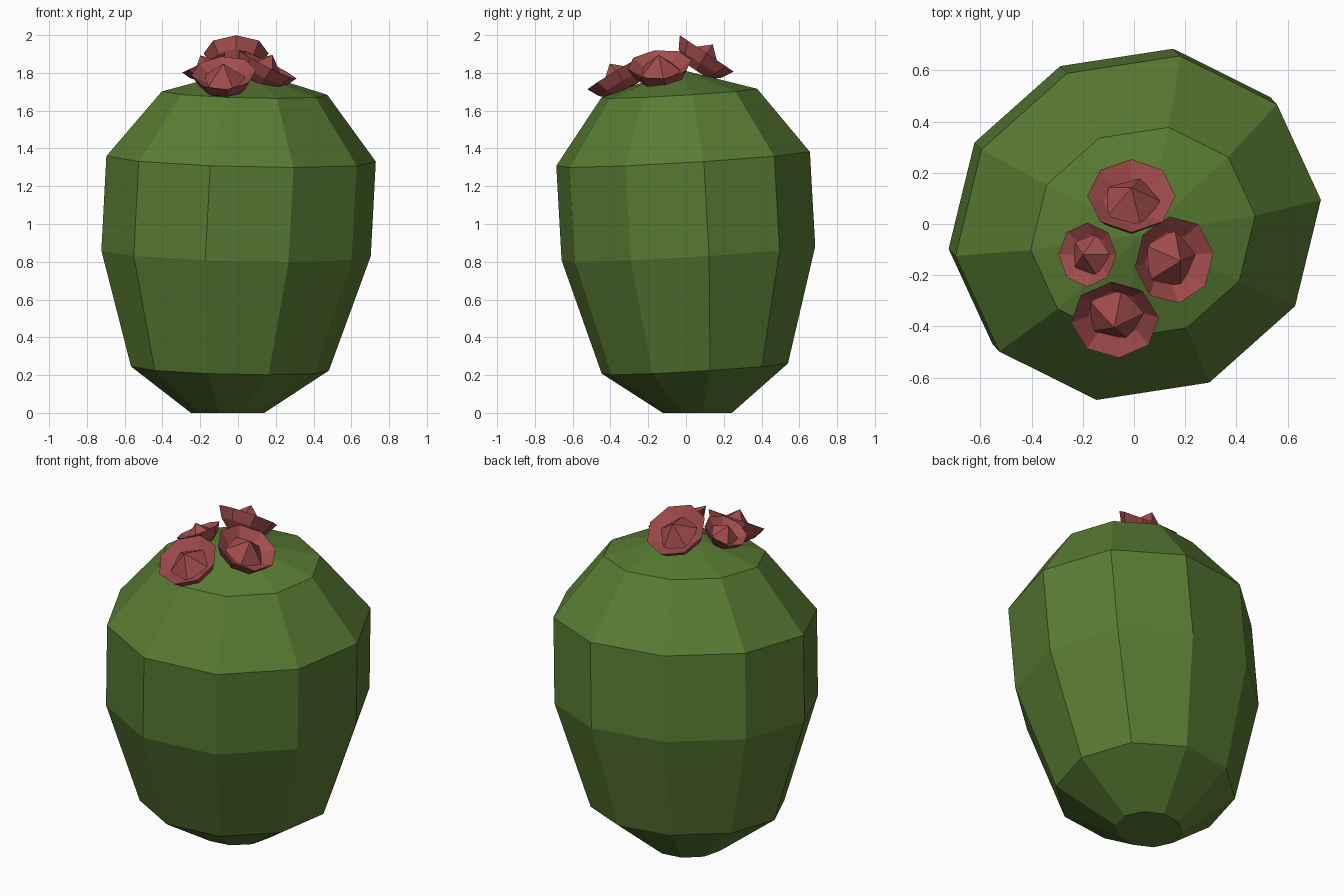
import bpy, bmesh, math
from mathutils import Matrix, Vector

if "Cube" in bpy.data.objects:
    bpy.data.objects.remove(bpy.data.objects["Cube"])


def material(name, rgb):
    m = bpy.data.materials.new(name)
    m.diffuse_color = (*rgb, 1)
    m.use_nodes = True
    m.node_tree.nodes["Principled BSDF"].inputs["Base Color"].default_value = m.diffuse_color
    return m


GREEN = material("cactus green", (0.10, 0.20, 0.033))
RED = material("flower red", (0.36, 0.072, 0.072))


def finish(name, bm, mat):
    bmesh.ops.recalc_face_normals(bm, faces=bm.faces)
    me = bpy.data.meshes.new(name)
    bm.to_mesh(me)
    bm.free()
    me.materials.append(mat)
    ob = bpy.data.objects.new(name, me)
    bpy.context.collection.objects.link(ob)
    return ob


def bridge(bm, a, b):
    n = len(a)
    for i in range(n):
        bm.faces.new((a[i], a[(i + 1) % n], b[(i + 1) % n], b[i]))


def fan(bm, ring, tip):
    for i in range(len(ring)):
        bm.faces.new((ring[i], ring[(i + 1) % len(ring)], tip))


# Body: ten-sided, slightly oval barrel leaning a little to the front right
MAJOR = math.radians(28)


def body_ring(bm, r, z):
    cx, cy = -0.055 + 0.053 * z, 0.06 - 0.056 * z
    ring = []
    for i in range(10):
        a = math.radians(7 + 36 * i) - MAJOR
        u, v = 1.047 * r * math.cos(a), 0.953 * r * math.sin(a)
        x = u * math.cos(MAJOR) - v * math.sin(MAJOR)
        y = u * math.sin(MAJOR) + v * math.cos(MAJOR)
        tilt = -0.03 * x + 0.062 * y if z > 0 else 0
        ring.append(bm.verts.new((cx + x, cy + y, z + tilt)))
    return ring


bm = bmesh.new()
profile = [(0.19, 0), (0.512, 0.235), (0.697, 0.845), (0.697, 1.345), (0.428, 1.693)]
rings = [body_ring(bm, r, z) for r, z in profile]
for a, b in zip(rings, rings[1:]):
    bridge(bm, a, b)
bm.faces.new(rings[0])
fan(bm, rings[-1], bm.verts.new((0.04, -0.04, 1.82)))
finish("cactus_body", bm, GREEN)


# Flowers: eight-sided cup, sunken inside, with a five-sided pointed centre
def flower(name, centre, radius, tilt, heading, spin):
    bm = bmesh.new()

    def ring(r, h, n):
        return [bm.verts.new((r * math.cos(2 * math.pi * i / n), r * math.sin(2 * math.pi * i / n), h))
                for i in range(n)]

    base, mid, rim, dip = ring(0.5, -0.62, 8), ring(0.8, -0.36, 8), ring(1, 0, 8), ring(0.62, -0.24, 8)
    bridge(bm, base, mid)
    bridge(bm, mid, rim)
    bridge(bm, rim, dip)
    bm.faces.new(base)
    bm.faces.new(dip)
    heart = ring(0.7, -0.26, 5)
    fan(bm, heart, bm.verts.new((0, 0, 0.33)))
    bm.faces.new(heart)
    # lean the flower outward along its heading
    axis = Vector((-math.sin(heading), math.cos(heading), 0))
    m = (Matrix.Translation(centre) @ Matrix.Rotation(math.radians(tilt), 4, axis)
         @ Matrix.Rotation(math.radians(spin), 4, 'Z') @ Matrix.Scale(radius, 4))
    bm.transform(m)
    finish(name, bm, RED)


flower("back_flower", (-0.01, 0.11, 1.903), 0.172, 34, math.radians(90), 0)
flower("front_flower", (-0.075, -0.375, 1.80), 0.172, 31, math.radians(-95), 5)
flower("right_flower", (0.157, -0.14, 1.845), 0.172, 27, math.radians(-10), 8)
flower("left_flower", (-0.182, -0.12, 1.855), 0.125, 25, math.radians(180), 0)
